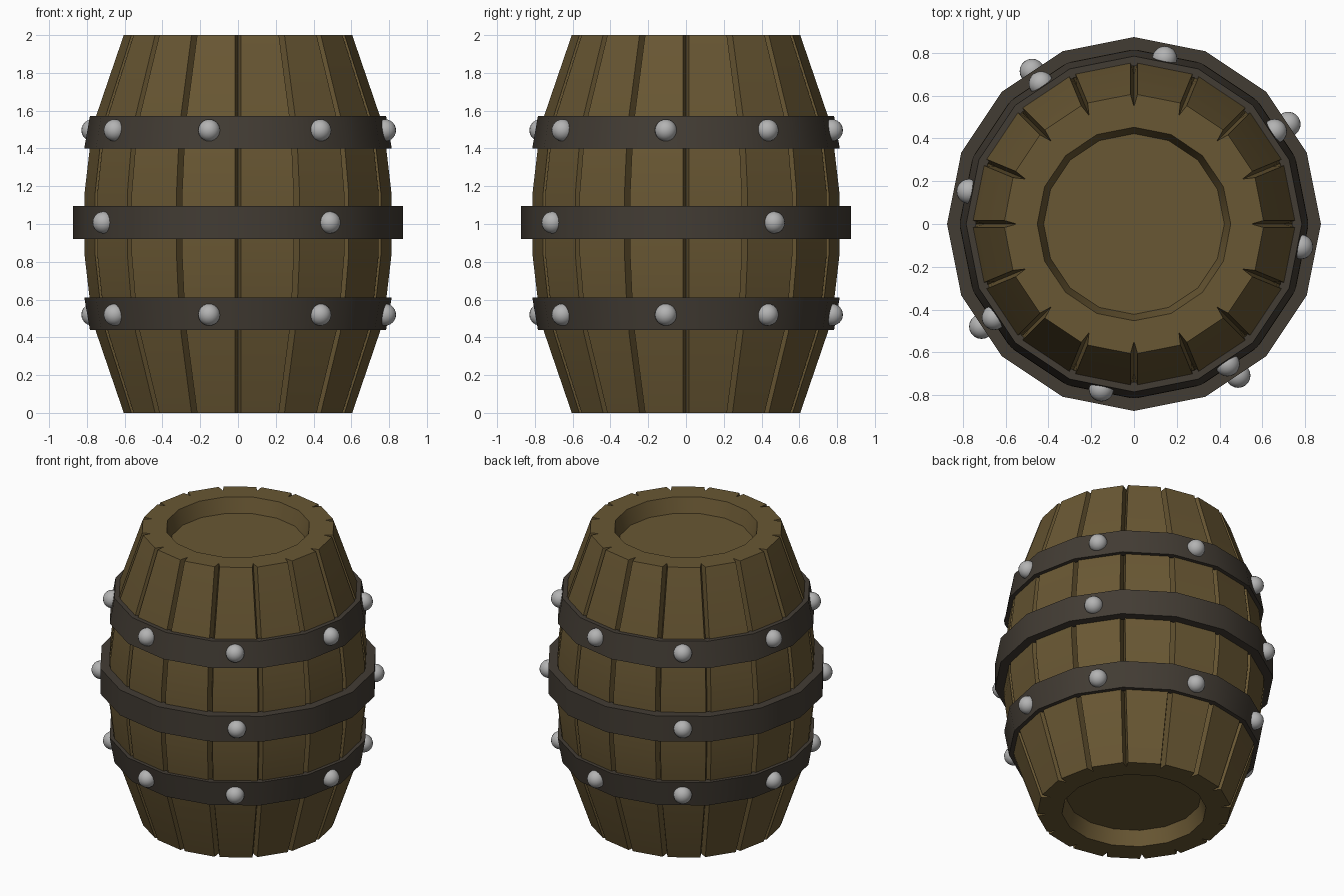
import bpy, bmesh
from math import sin, cos, radians, tau

if "Cube" in bpy.data.objects:
    bpy.data.objects.remove(bpy.data.objects["Cube"])

N = 16  # staves around the barrel


def material(name, rgb):
    m = bpy.data.materials.new(name)
    m.diffuse_color = (*rgb, 1)
    m.use_nodes = True
    m.node_tree.nodes["Principled BSDF"].inputs["Base Color"].default_value = m.diffuse_color
    return m


wood = material("wood", (0.14, 0.095, 0.033))
iron = material("iron", (0.055, 0.045, 0.034))
steel = material("steel", (0.45, 0.45, 0.45))


def finish(name, bm, mat):
    bmesh.ops.recalc_face_normals(bm, faces=bm.faces[:])
    me = bpy.data.meshes.new(name)
    bm.to_mesh(me)
    bm.free()
    me.materials.append(mat)
    ob = bpy.data.objects.new(name, me)
    bpy.context.collection.objects.link(ob)
    bpy.ops.object.select_all(action='DESELECT')
    ob.select_set(True)
    bpy.context.view_layer.objects.active = ob
    bpy.ops.object.shade_smooth_by_angle(angle=radians(30))
    return ob


def ring(bm, r, z):
    return [bm.verts.new((r * cos(k * tau / N), r * sin(k * tau / N), z)) for k in range(N)]


def bridge(bm, a, b):
    n = len(a)
    for i in range(n):
        j = (i + 1) % n
        bm.faces.new((a[i], a[j], b[j], b[i]))


def stave_ring(bm, r, z):
    # groove bottom, then the two corners of the stave that follows it
    out = []
    for k in range(N):
        a, b, d = k * tau / N, (k + 1) * tau / N, 0.016 / r
        for rad, ang in ((r - 0.056, a), (r, a + d), (r, b - d)):
            out.append(bm.verts.new((rad * cos(ang), rad * sin(ang), z)))
    return out


# Barrel body: grooved staves with a recessed lid at both ends
half = [(0.0, 0.605), (0.43, 0.752), (0.60, 0.785), (0.84, 0.813)]
profile = half + [(2 - z, r) for z, r in reversed(half)]
bm = bmesh.new()
rings = [stave_ring(bm, r, z) for z, r in profile]
for a, b in zip(rings, rings[1:]):
    bridge(bm, a, b)
for outer, z, depth in ((rings[0], 0.0, 0.1), (rings[-1], 2.0, -0.1)):
    lip, floor = ring(bm, 0.452, z), ring(bm, 0.422, z + depth)
    for k in range(N):
        j = (k + 1) % N
        bm.faces.new((outer[3 * k], outer[3 * k + 1], outer[3 * k + 2], outer[3 * j], lip[j], lip[k]))
    bridge(bm, lip, floor)
    bm.faces.new(floor)
finish("barrel_body", bm, wood)


# Hoops: 16-sided closed bands
def hoop(name, z0, r0, z1, r1, t):
    bm = bmesh.new()
    loops = [ring(bm, r0, z0), ring(bm, r1, z1), ring(bm, r1 - t, z1), ring(bm, r0 - t, z0)]
    for i in range(4):
        bridge(bm, loops[i], loops[(i + 1) % 4])
    finish(name, bm, iron)


hoop("upper_hoop", 1.40, 0.814, 1.572, 0.784, 0.045)
hoop("middle_hoop", 0.92, 0.873, 1.095, 0.873, 0.075)
hoop("lower_hoop", 0.44, 0.784, 0.612, 0.814, 0.045)


# Rivets: round heads half sunk into the hoops
def rivets(name, angles, radius, z):
    for i, deg in enumerate(angles):
        a = radians(deg)
        bm = bmesh.new()
        bmesh.ops.create_uvsphere(bm, u_segments=20, v_segments=12, radius=0.058)
        ob = finish(f"{name}_{i + 1}", bm, steel)
        ob.location = (radius * cos(a), radius * sin(a), z)


eight = (-7.8, 33.4, 79.5, 123.5, 168.8, 213.8, 258.8, 303.7)
rivets("upper_rivet", eight, 0.786, 1.496)
rivets("lower_rivet", eight, 0.786, 0.52)
rivets("middle_rivet", (32.9, 123.7, 213.9, 304.5), 0.858, 1.008)
